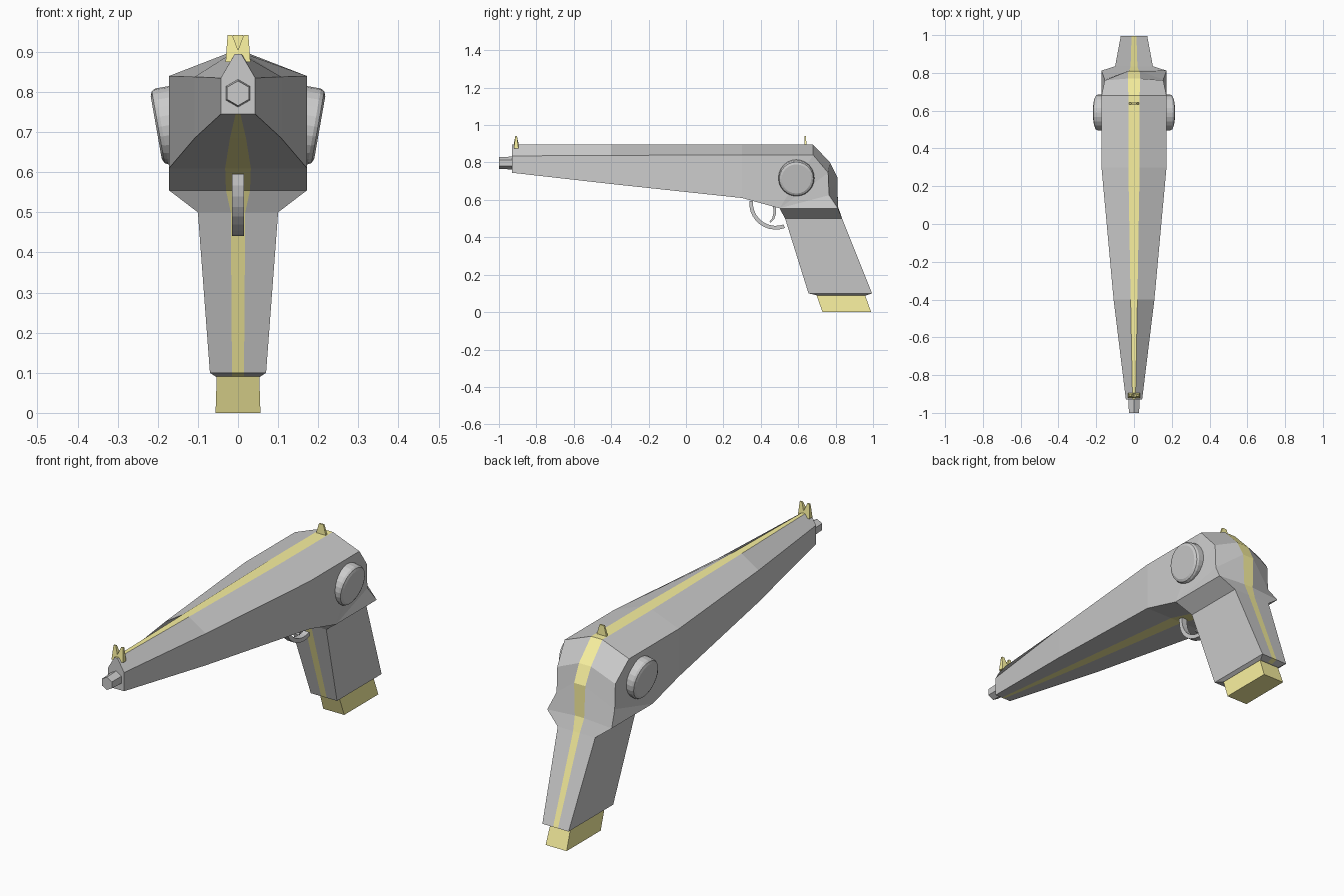
import bpy, bmesh, math
from mathutils import Matrix, Vector

if "Cube" in bpy.data.objects:
    bpy.data.objects.remove(bpy.data.objects["Cube"])

yellow = bpy.data.materials.new("yellow_trim")
yellow.diffuse_color = (0.95, 0.88, 0.35, 1)
yellow.use_nodes = True
yellow.node_tree.nodes["Principled BSDF"].inputs["Base Color"].default_value = yellow.diffuse_color


def finish(name, bm, mats=()):
    bmesh.ops.recalc_face_normals(bm, faces=bm.faces)
    me = bpy.data.meshes.new(name)
    bm.to_mesh(me)
    bm.free()
    for m in mats:
        me.materials.append(m)
    ob = bpy.data.objects.new(name, me)
    bpy.context.collection.objects.link(ob)
    return ob


def loft(name, rings, mats=(), strips=()):
    """Skin closed rings, colouring the listed strips with material 1."""
    bm = bmesh.new()
    vs = [[bm.verts.new(p) for p in r] for r in rings]
    n = len(vs[0])
    for a, b in zip(vs, vs[1:]):
        for i in range(n):
            j = (i + 1) % n
            f = bm.faces.new((a[i], a[j], b[j], b[i]))
            f.material_index = 1 if i in strips else 0
    bm.faces.new(vs[0])
    bm.faces.new(vs[-1])
    bmesh.ops.remove_doubles(bm, verts=bm.verts, dist=1e-5)
    return finish(name, bm, mats)


def plate(name, pts, half, axis, at=0.0, mats=(), top_half=None):
    """Extrude an outline along x (points are y, z) or y (points are x, z)."""
    top = max(p[1] for p in pts)
    rings = []
    for s in (-1, 1):
        ring = []
        for u, z in pts:
            h = s * (top_half if top_half and z > top - 1e-4 else half)
            ring.append((at + h, u, z) if axis == "x" else (u, at + h, z))
        rings.append(ring)
    return loft(name, rings, mats)


# Body and grip: one skin that fans from the barrel round into the handle
# (upper/rear centre y,z) (rear shoulder y,z) (lower/front y,z) shoulder w, lower w, strips
sections = [
    ((-.93, .895), (-.93, .835), (-.93, .745), .043, .043, .008, .006),
    ((-.40, .895), (-.40, .838), (-.40, .685), .108, .108, .018, .02),
    ((.30, .895), (.30, .840), (.30, .610), .172, .172, .03, .032),
    ((.68, .895), (.68, .840), (.50, .555), .172, .172, .03, .03),
    ((.77, .800), (.76, .745), (.50, .555), .155, .172, .032, .03),
    ((.81, .720), (.765, .625), (.50, .555), .155, .172, .03, .03),
    ((.812, .565), (.812, .555), (.50, .555), .172, .172, .025, .03),
    ((.835, .50), (.835, .50), (.53, .50), .10, .10, .018, .018),
    ((.995, .10), (.995, .10), (.655, .10), .07, .07, .013, .015),
    ((.965, .09), (.965, .09), (.70, .09), .055, .055, .013, .015),
]
rings = []
for t, s, b, w, wb, st, sb in sections:
    right = [(st, *t), (w, *s), (wb, *b), (sb, *b)]
    rings.append(right + [(-x, y, z) for x, y, z in reversed(right)])
loft("body_and_grip", rings, (None, yellow), strips=(3, 7))

# Yellow base plug under the grip
loft("grip_base", [[(-w, y0, z), (w, y0, z), (w, y1, z), (-w, y1, z)]
                   for w, y0, y1, z in ((.053, .697, .957, .092), (.056, .73, .99, 0))], (yellow,))

# Hexagonal muzzle
loft("muzzle", [[(r * math.sin(k * math.pi / 3), y, .797 + r * math.cos(k * math.pi / 3))
                 for k in range(6)] for y, r in ((-1, .031), (-.92, .035))])

# Sights: two prongs at the front, one wedge at the rear
for side, label in ((-1, "left"), (1, "right")):
    plate("front_sight_" + label,
          [(side * x, z) for x, z in ((.0, .875), (.031, .875), (.026, .942), (.014, .942), (.0, .905))],
          .012, "y", -.908, (yellow,), .004)
plate("rear_sight", [(-.03, .88), (.03, .88), (.012, .942), (-.012, .942)],
      .006, "y", .638, (yellow,), .004)

# Tilted round side caps with a bevelled rim
N = 24
for side, label in ((-1, "left"), (1, "right")):
    tilt = Matrix.Rotation(math.radians(10), 3, "Y")
    cap = []
    for d, r in ((-.06, .096), (-.013, .096), (-.004, .091), (.001, .079)):
        ring = []
        for k in range(N):
            a = 2 * math.pi * k / N
            p = tilt @ Vector((d, r * math.cos(a), r * math.sin(a))) + Vector((.203, .59, .712))
            ring.append((side * p.x, p.y, p.z))
        cap.append(ring)
    loft("side_cap_" + label, cap)

# Trigger guard: part of a flat ring
arc = [math.radians(175 + 11.5 * k) for k in range(11)]
guard = [(.48 + .142 * math.cos(a), .583 + .142 * math.sin(a)) for a in arc]
guard += [(.48 + .122 * math.cos(a), .583 + .122 * math.sin(a)) for a in reversed(arc)]
plate("trigger_guard", guard, .015, "x")

# Curved trigger
plate("trigger", [(.465, .575), (.468, .53), (.46, .50), (.445, .482),
                  (.453, .478), (.472, .497), (.482, .53), (.48, .575)], .012, "x")
